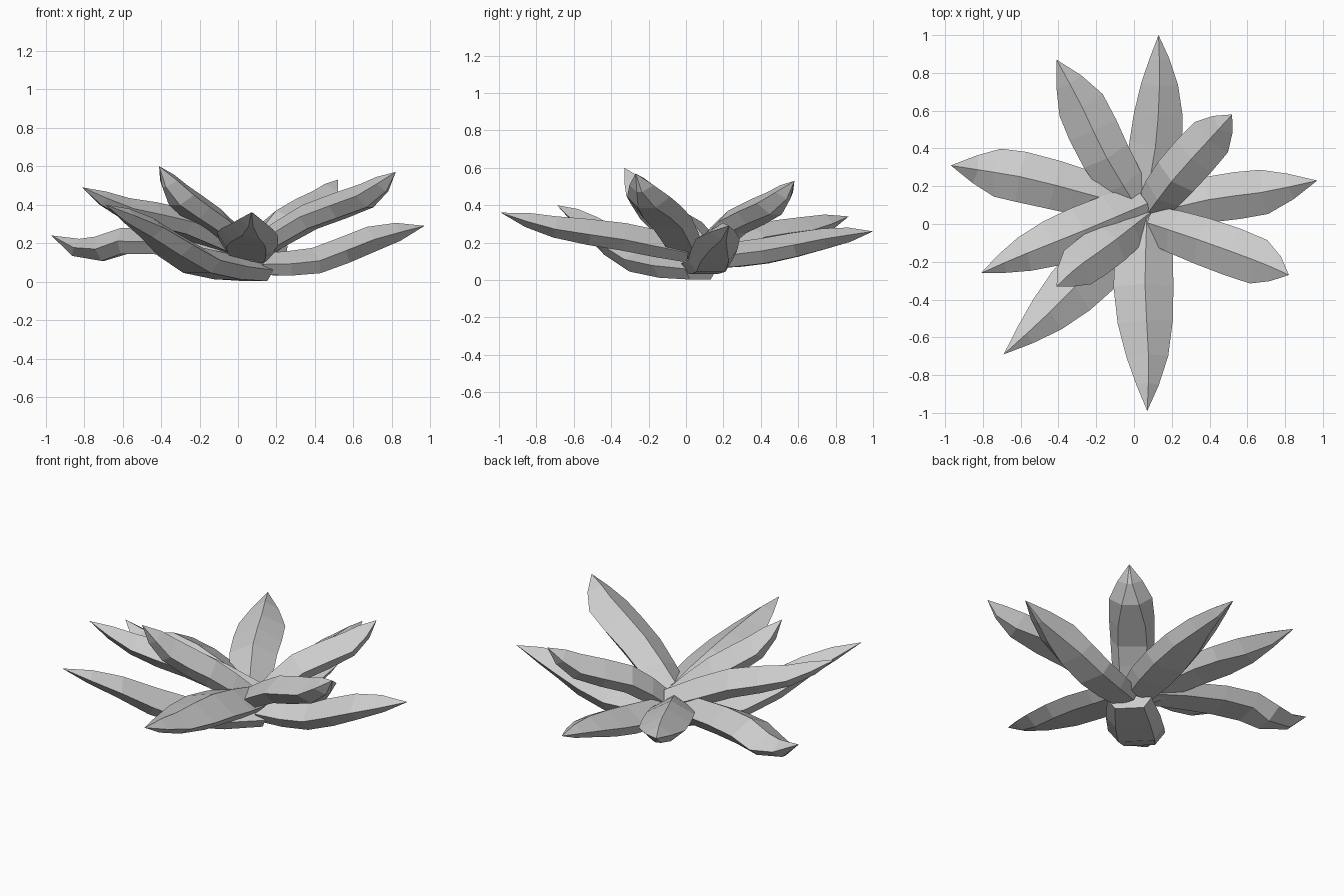
import bpy
from mathutils import Quaternion, Vector

cube = bpy.data.objects.get("Cube")
if cube:
    bpy.data.objects.remove(cube)

grey = bpy.data.materials.new("leaf_grey")
grey.use_nodes = True
colour = (0.6, 0.6, 0.6, 1)
grey.diffuse_color = colour
grey.node_tree.nodes["Principled BSDF"].inputs["Base Color"].default_value = colour

# Relative width along a leaf, from base to tip
BLUNT = [0.7, 0.88, 0.97, 1.0, 0.95, 0.55, 0.0]
SLENDER = [0.78, 0.96, 1.0, 0.92, 0.7, 0.38, 0.0]
# Share of that width taken by the flat underside
UNDERSIDE = [0.65, 0.65, 0.65, 0.6, 0.4, 0.2]


def spline_point(points, t):
    """Point at t (0 to 1) on a smooth curve through the given points."""
    spans = len(points) - 1
    i = min(int(t * spans), spans - 1)
    u = t * spans - i
    b, c = points[i], points[i + 1]
    a = points[i - 1] if i > 0 else b * 2 - c
    d = points[i + 2] if i + 2 <= spans else c * 2 - b
    return (b * 2 + (c - a) * u + (a * 2 - b * 5 + c * 4 - d) * u ** 2
            + (b * 3 - a - c * 3 + d) * u ** 3) / 2


def leaf(name, outline, half_width, *path, roll=0.0, ridge=0.07, keel=0.067):
    """Ridged leaf with a flat underside, swept along a path to a point."""
    points = [Vector(p) for p in path]
    last = len(outline) - 1
    verts, faces = [], []
    for i, (scale, flat) in enumerate(zip(outline, UNDERSIDE)):
        t = i / last
        centre = spline_point(points, t)
        ahead = spline_point(points, min(t + 0.05, 1))
        behind = spline_point(points, max(t - 0.05, 0))
        along = (ahead - behind).normalized()
        side = along.cross(Vector((0, 0, 1))).normalized()
        side.rotate(Quaternion(along, roll))
        up = side.cross(along)
        side *= half_width * scale
        up *= scale ** 0.6
        verts += [centre + up * ridge, centre + side,
                  centre + side * flat - up * keel,
                  centre - side * flat - up * keel, centre - side]
    tip = len(verts)
    verts.append(points[-1])
    faces.append(range(5))
    for i in range(last):
        for j in range(5):
            p, q = i * 5 + j, i * 5 + (j + 1) % 5
            faces.append((q, p, tip) if i == last - 1 else (q, p, p + 5, q + 5))
    mesh = bpy.data.meshes.new(name)
    mesh.from_pydata(verts, [], faces)
    mesh.materials.append(grey)
    obj = bpy.data.objects.new(name, mesh)
    bpy.context.collection.objects.link(obj)
    return obj


# Leaves, listed clockwise from the back
leaf("back_leaf", SLENDER, 0.14,
     (.06, .12, .12), (.115, .42, .155), (.135, .74, .22), (.13, 1, .26))
leaf("back_left_leaf", BLUNT, 0.125,
     (.09, .08, .14), (.22, .25, .31), (.41, .46, .41), (.52, .58, .53))
leaf("left_leaf", BLUNT, 0.125,
     (.11, .06, .09), (.4, .13, .108), (.69, .17, .22), (.97, .23, .29))
leaf("front_left_leaf", BLUNT, 0.13,
     (.06, .01, .15), (.36, -.09, .335), (.66, -.2, .445), (.82, -.27, .57))
leaf("front_leaf", SLENDER, 0.16,
     (.06, .02, .16), (.05, -.33, .235), (.07, -.7, .285), (.07, -.99, .36), roll=-.12)
leaf("front_right_inner_leaf", BLUNT, 0.12,
     (.06, .04, .15), (-.12, -.1, .32), (-.3, -.23, .45), (-.41, -.33, .6))
leaf("front_right_leaf", SLENDER, 0.155,
     (.1, .08, .06), (-.2, -.22, .11), (-.46, -.48, .28), (-.69, -.69, .4))
leaf("right_leaf", SLENDER, 0.135,
     (.05, .1, .16), (-.28, -.04, .31), (-.58, -.16, .38), (-.81, -.26, .49))
leaf("back_right_leaf", BLUNT, 0.135,
     (.03, .08, .14), (-.32, .18, .2), (-.6, .25, .21), (-.78, .28, .16), (-.97, .31, .24))
leaf("back_right_inner_leaf", BLUNT, 0.135,
     (.02, .08, .13), (-.15, .36, .23), (-.28, .63, .27), (-.41, .87, .34))
